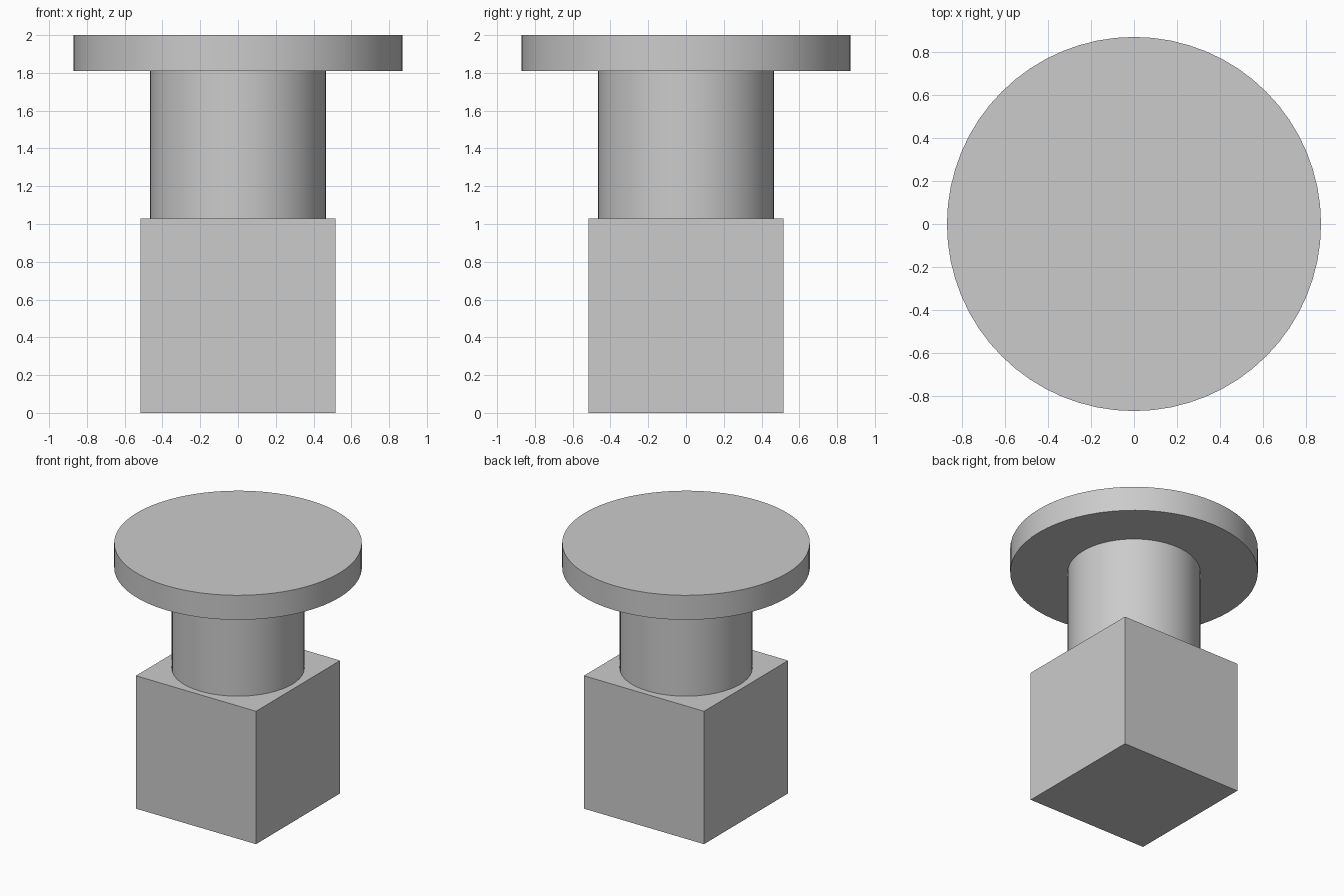
import bpy
import math

cube = bpy.data.objects.get("Cube")
if cube:
    bpy.data.objects.remove(cube, do_unlink=True)

# Single plain grey material
grey = bpy.data.materials.new("light grey")
grey.use_nodes = True
colour = (0.6, 0.6, 0.6, 1)
grey.diffuse_color = colour
grey.node_tree.nodes["Principled BSDF"].inputs["Base Color"].default_value = colour


def finish(name):
    obj = bpy.context.object
    obj.name = name
    obj.data.materials.append(grey)
    return obj


def disc(name, radius, bottom, top):
    bpy.ops.mesh.primitive_cylinder_add(
        vertices=64, radius=radius, depth=top - bottom,
        location=(0, 0, (bottom + top) / 2))
    finish(name)
    bpy.ops.object.shade_smooth_by_angle(angle=math.radians(30))


# Square base block
side = 1.03
bpy.ops.mesh.primitive_cube_add(size=side, location=(0, 0, side / 2))
finish("base_block")

# Round neck and wide flat cap
disc("neck", 0.466, side, 1.81)
disc("cap", 0.87, 1.81, 2.0)
